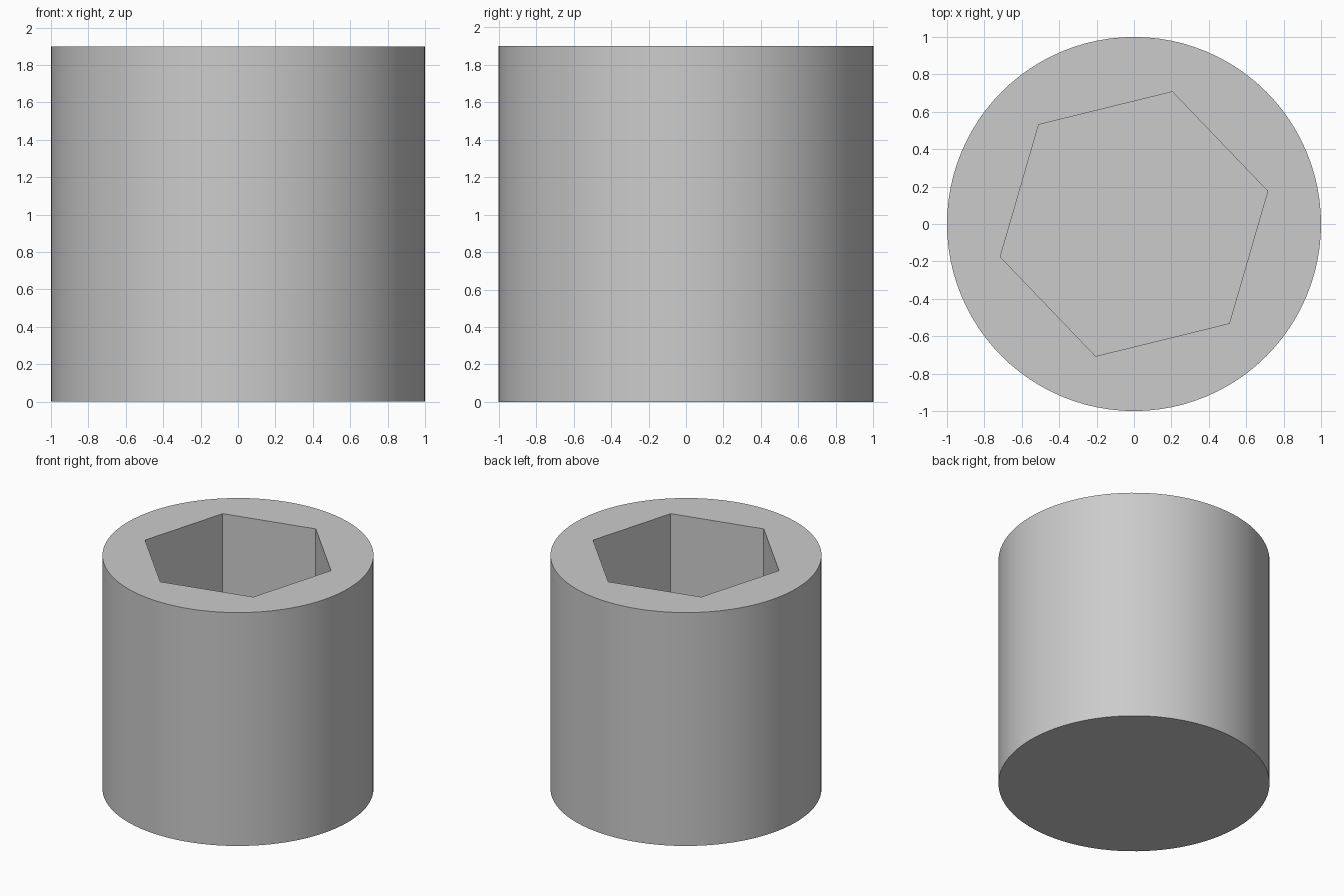
import bpy
import bmesh
from math import cos, sin, radians, tau

if "Cube" in bpy.data.objects:
    bpy.data.objects.remove(bpy.data.objects["Cube"], do_unlink=True)

RADIUS, HEIGHT, SIDES = 1.0, 1.9, 96
SOCKET_RADIUS, SOCKET_DEPTH, SOCKET_TURN = 0.736, 0.95, radians(13.8)

# Plain grey metal
grey = bpy.data.materials.new("grey metal")
grey.use_nodes = True
colour = (0.6, 0.6, 0.6, 1)
grey.diffuse_color = colour
grey.node_tree.nodes["Principled BSDF"].inputs["Base Color"].default_value = colour


def ring(bm, radius, count, z, turn=0.0):
    return [bm.verts.new((radius * cos(turn + tau * i / count),
                          radius * sin(turn + tau * i / count), z))
            for i in range(count)]


def loop_edges(bm, verts):
    pairs = zip(verts, verts[1:] + verts[:1])
    return [bm.edges.get(p) or bm.edges.new(p) for p in pairs]


def wall(bm, lower, upper):
    n = len(lower)
    for i in range(n):
        j = (i + 1) % n
        bm.faces.new((lower[i], lower[j], upper[j], upper[i]))


bm = bmesh.new()

# Round outer body with a closed base
base = ring(bm, RADIUS, SIDES, 0)
rim = ring(bm, RADIUS, SIDES, HEIGHT)
wall(bm, base, rim)
bm.faces.new(base[::-1])

# Blind hexagonal socket
floor = ring(bm, SOCKET_RADIUS, 6, HEIGHT - SOCKET_DEPTH, SOCKET_TURN)
mouth = ring(bm, SOCKET_RADIUS, 6, HEIGHT, SOCKET_TURN)
wall(bm, mouth, floor)
bm.faces.new(floor)

# Flat top between the rim and the socket mouth
bmesh.ops.triangle_fill(bm, edges=loop_edges(bm, rim) + loop_edges(bm, mouth),
                        use_beauty=True, normal=(0, 0, 1))
bmesh.ops.recalc_face_normals(bm, faces=bm.faces)

mesh = bpy.data.meshes.new("socket_cylinder")
bm.to_mesh(mesh)
bm.free()
mesh.materials.append(grey)
body = bpy.data.objects.new("socket_cylinder", mesh)
bpy.context.collection.objects.link(body)

# Smooth round side, sharp rims and socket corners
bpy.ops.object.select_all(action="DESELECT")
body.select_set(True)
bpy.context.view_layer.objects.active = body
bpy.ops.object.shade_smooth_by_angle(angle=radians(30))
